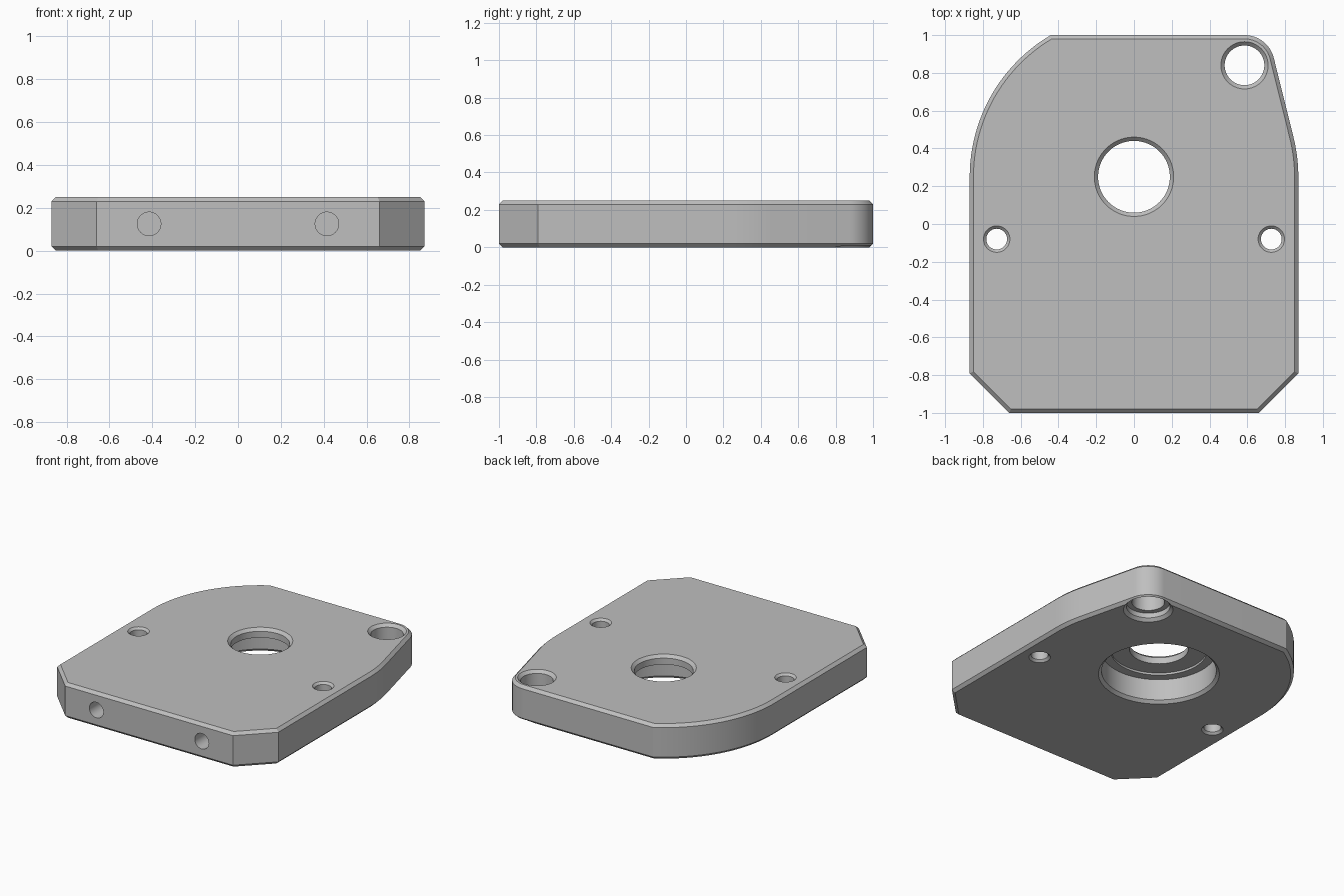
import bpy, bmesh
from math import sin, cos, asin, acos, atan2, hypot, pi, sqrt
from mathutils import Matrix

cube = bpy.data.objects.get("Cube")
if cube:
    bpy.data.objects.remove(cube, do_unlink=True)

HALF_X, HALF_Y, THICK, CHAMFER = 0.87, 1.0, 0.25, 0.02
MAIN, MAIN_R = (0.0, 0.25), 0.87        # large rounding, shared with the centre bore
CORNER, CORNER_R = (0.585, 0.84), 0.16  # small rounded corner, shared with its hole

grey = bpy.data.materials.new("light_grey_metal")
grey.use_nodes = True
colour = (0.52, 0.52, 0.52, 1)
grey.diffuse_color = colour
grey.node_tree.nodes["Principled BSDF"].inputs["Base Color"].default_value = colour


def arc(centre, r, a0, a1, n):
    return [(centre[0] + r * cos(a0 + (a1 - a0) * i / n),
             centre[1] + r * sin(a0 + (a1 - a0) * i / n)) for i in range(n + 1)]


def outline(c):
    """Plate outline, inset by c, counter-clockwise from the front edge."""
    dx, dy = CORNER[0] - MAIN[0], CORNER[1] - MAIN[1]
    tangent = atan2(dy, dx) - acos((MAIN_R - CORNER_R) / hypot(dx, dy))
    cut, k = 0.21, c * (sqrt(2) - 1)
    x, y, r = HALF_X - c, HALF_Y - c, MAIN_R - c
    front = [(-HALF_X + cut + k, -y), (HALF_X - cut - k, -y), (x, -HALF_Y + cut + k)]
    right = arc(MAIN, r, 0, tangent, 8)
    corner = arc(CORNER, CORNER_R - c, tangent, pi / 2, 16)
    left = arc(MAIN, r, pi - asin((y - MAIN[1]) / r), pi, 24)
    return front + right + corner + left + [(-x, -HALF_Y + cut + k)]


def loft(name, rings, matrix=Matrix()):
    """Closed solid through a stack of (points, z) rings."""
    bm = bmesh.new()
    loops = [[bm.verts.new((x, y, z)) for x, y in pts] for pts, z in rings]
    bm.faces.new(loops[0][::-1])
    bm.faces.new(loops[-1])
    for low, high in zip(loops, loops[1:]):
        for i in range(len(low)):
            j = (i + 1) % len(low)
            bm.faces.new((low[i], low[j], high[j], high[i]))
    bmesh.ops.transform(bm, matrix=matrix, verts=bm.verts)
    bmesh.ops.recalc_face_normals(bm, faces=bm.faces)
    mesh = bpy.data.meshes.new(name)
    bm.to_mesh(mesh)
    bm.free()
    mesh.materials.append(grey)
    obj = bpy.data.objects.new(name, mesh)
    bpy.context.collection.objects.link(obj)
    return obj


def turned(name, profile, matrix, n=64):
    """Turned cutter from a (radius, z) profile."""
    return loft(name, [(arc((0, 0), r, 0, 2 * pi * (n - 1) / n, n - 1), z)
                       for r, z in profile], matrix)


def at(x, y, z=0):
    return Matrix.Translation((x, y, z))


# Plate with chamfered top and bottom edges
plate = loft("mounting_plate", [(outline(CHAMFER), 0), (outline(0), CHAMFER),
                                (outline(0), THICK - CHAMFER), (outline(CHAMFER), THICK)])

E = 0.01  # cutters run past the faces by this much


def through(r_low, r_top, steps, c):
    """Profile of a hole chamfered by c at both ends, with inner steps between."""
    return ([(r_low + c + E, -E), (r_low, c)] + steps +
            [(r_top, THICK - c), (r_top + c + E, THICK + E)])


# Centre bore with stepped seat, corner hole with counterbore
cutters = [
    turned("centre_bore_cutter", through(
        0.37, 0.19, [(0.37, 0.17), (0.31, 0.17), (0.31, 0.185), (0.19, 0.185)], 0.02),
        at(*MAIN), 96),
    turned("corner_hole_cutter", through(
        0.14, 0.105, [(0.14, 0.055), (0.105, 0.055)], 0.02), at(*CORNER)),
]
# Side screw holes and blind holes in the front edge
for side, label in ((1, "left"), (-1, "right")):
    cutters.append(turned(label + "_screw_hole_cutter", through(0.055, 0.055, [], 0.015),
                          at(side * 0.727, -0.08), 48))
    cutters.append(turned(label + "_front_hole_cutter", [(0.055, -0.4), (0.055, E)],
                          at(side * 0.415, -HALF_Y, THICK / 2) @ Matrix.Rotation(pi / 2, 4, 'X'),
                          48))

bpy.ops.object.select_all(action='DESELECT')
bpy.context.view_layer.objects.active = plate
plate.select_set(True)
for cutter in cutters:
    cutter.hide_render = True
    mod = plate.modifiers.new(cutter.name, 'BOOLEAN')
    mod.operation, mod.solver, mod.object = 'DIFFERENCE', 'EXACT', cutter
    bpy.ops.object.modifier_apply(modifier=mod.name)
for cutter in cutters:
    bpy.data.objects.remove(cutter, do_unlink=True)
bpy.ops.object.shade_smooth_by_angle(angle=pi / 6)
